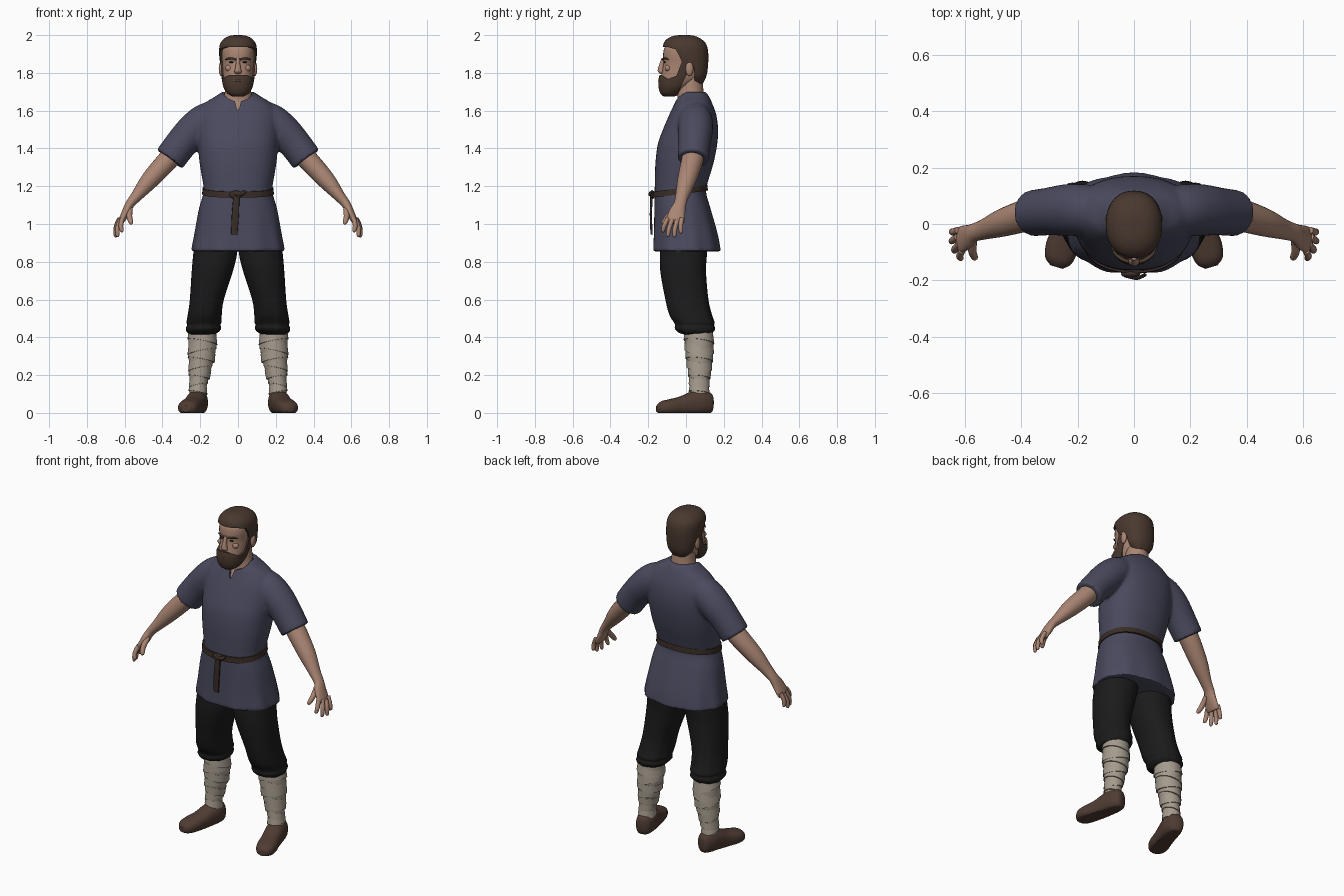
import bpy, bmesh
from math import sin, cos, pi, radians, copysign
from mathutils import Vector, Matrix

if "Cube" in bpy.data.objects:
    bpy.data.objects.remove(bpy.data.objects["Cube"])

X, Y, Z = Vector((1, 0, 0)), Vector((0, 1, 0)), Vector((0, 0, 1))
made = []


def material(name, *rgb):
    m = bpy.data.materials.new(name)
    m.use_nodes = True
    m.diffuse_color = (*rgb, 1)
    m.node_tree.nodes["Principled BSDF"].inputs["Base Color"].default_value = (*rgb, 1)
    return m


SKIN = material("skin", .40, .235, .17)
LIP = material("lip", .27, .13, .10)
HAIR = material("brown hair", .066, .04, .028)
EYE = material("dark eye", .03, .022, .018)
CLOTH = material("blue grey cloth", .068, .068, .112)
TROUSER = material("black cloth", .011, .011, .011)
WRAP = material("linen wrap", .38, .33, .27)
SHOE = material("shoe leather", .078, .045, .033)
BELT = material("belt leather", .042, .026, .02)


def apply(ob, kind, **props):
    mod = ob.modifiers.new(kind.lower(), kind)
    for key, value in props.items():
        setattr(mod, key, value)
    bpy.ops.object.select_all(action='DESELECT')
    bpy.context.view_layer.objects.active = ob
    ob.select_set(True)
    bpy.ops.object.modifier_apply(modifier=mod.name)


def finish(name, bm, mat, mirror=False):
    bmesh.ops.recalc_face_normals(bm, faces=bm.faces[:])
    me = bpy.data.meshes.new(name)
    bm.to_mesh(me)
    bm.free()
    ob = bpy.data.objects.new(name, me)
    bpy.context.collection.objects.link(ob)
    me.materials.append(mat)
    if mirror:
        apply(ob, 'MIRROR', use_mirror_merge=False)
    made.append(ob)
    return ob


def spline(rings, steps):
    p = [Vector(r) for r in (rings[0], *rings, rings[-1])]
    out = []
    for a, b, c, d in zip(p, p[1:], p[2:], p[3:]):
        for k in range(steps):
            u = k / steps
            out.append(b + (c - a) * (u / 2) + (a * 2 - b * 5 + c * 4 - d) * (u * u / 2)
                       + (b * 3 - a - c * 3 + d) * (u ** 3 / 2))
    return out + [p[-1]]


def loft(name, mat, rings, n=32, steps=4, t=None, ref=Y, power=2, ripple=None, mirror=False):
    """Closed skin over rings (x, y, z, side radius, ref radius)."""
    rings = spline(rings, steps)
    bm = bmesh.new()
    loops = []
    for i, r in enumerate(rings):
        c = r.xyz
        axis = t or rings[min(i + 1, len(rings) - 1)].xyz - rings[max(i - 1, 0)].xyz
        axis = axis.normalized()
        v = (ref - axis * ref.dot(axis)).normalized()
        u = v.cross(axis)
        loop = []
        for k in range(n):
            a = 2 * pi * k / n
            grow = 1 + (ripple(c.z) * sin(9 * a) if ripple else 0)
            ca, sa = (copysign(abs(f) ** (2 / power), f) * grow for f in (cos(a), sin(a)))
            p = c + u * (r[3] * ca) + v * (r[4] * sa)
            p.z = max(p.z, 0)
            loop.append(bm.verts.new(p))
        loops.append(loop)
    for a, b in zip(loops, loops[1:]):
        for k in range(n):
            bm.faces.new((a[k], a[(k + 1) % n], b[(k + 1) % n], b[k]))
    bm.faces.new(loops[0])
    bm.faces.new(loops[-1])
    return finish(name, bm, mat, mirror)


def level(z, half, front, back, x=0):
    return x, (front + back) / 2, z, half, (back - front) / 2


def ball(name, mat, place, size, mirror=False):
    bm = bmesh.new()
    bmesh.ops.create_uvsphere(bm, u_segments=20, v_segments=12, radius=1,
                              matrix=Matrix.LocRotScale(Vector(place), None, Vector(size)))
    return finish(name, bm, mat, mirror)


def cut(ob, operation, points, axis, low, high):
    """Boolean with an outline drawn in the plane across the axis."""
    bm = bmesh.new()
    face = bm.faces.new([bm.verts.new((low, a, b) if axis is X else (a, low, b)) for a, b in points])
    ext = bmesh.ops.extrude_face_region(bm, geom=[face])["geom"]
    bmesh.ops.translate(bm, verts=[g for g in ext if isinstance(g, bmesh.types.BMVert)],
                        vec=axis * (high - low))
    cutter = finish("cutter", bm, ob.data.materials[0])
    made.remove(cutter)
    apply(ob, 'BOOLEAN', operation=operation, object=cutter, solver='EXACT')
    bpy.data.objects.remove(cutter)


# Tunic: torso and sleeves fused into one cloth, then the neckline cut
torso = loft("tunic", CLOTH, [
    level(.855, .247, -.177, .182), level(.95, .23, -.172, .165), level(1.08, .207, -.168, .13),
    level(1.17, .182, -.166, .106), level(1.23, .188, -.165, .118), level(1.32, .203, -.162, .145),
    level(1.42, .212, -.15, .165), level(1.5, .215, -.122, .17), level(1.58, .212, -.088, .16),
    level(1.64, .175, -.06, .138), level(1.675, .12, -.045, .122), level(1.7, .085, -.035, .105)],
    n=72, t=Z, power=2.3, ripple=lambda z: .07 * max(0, 1.14 - z) if z < 1.14 else 0)
sleeves = loft("sleeves", CLOTH, [
    (.08, .05, 1.59, .07, .07), (.165, .05, 1.55, .092, .09), (.235, .05, 1.495, .092, .092),
    (.3, .045, 1.425, .086, .085), (.362, .038, 1.343, .084, .082)], mirror=True)
bpy.ops.object.select_all(action='DESELECT')
made.remove(sleeves)
sleeves.select_set(True)
torso.select_set(True)
bpy.context.view_layer.objects.active = torso
bpy.ops.object.join()
apply(torso, 'REMESH', mode='VOXEL', voxel_size=.01)
apply(torso, 'SMOOTH', factor=.5, iterations=4)
cut(torso, 'DIFFERENCE', [(-.085, 1.73), (-.078, 1.685), (-.05, 1.662), (-.016, 1.65), (-.005, 1.605),
                          (.005, 1.605), (.016, 1.65), (.05, 1.662), (.078, 1.685), (.085, 1.73)],
    Y, -.3, .04)

# Belt with knot and hanging end
tilt = Vector((0, -.13, 1))
loft("belt", BELT, [(0, -.03, 1.158, .19, .147), (0, -.03, 1.19, .188, .145)],
     n=64, steps=1, t=tilt, power=2.3)
ball("belt_knot", BELT, (-.012, -.178, 1.155), (.034, .014, .022))
loft("belt_end", BELT, [(-.008, -.182, 1.155, .016, .007), (-.014, -.186, 1.05, .019, .006),
                        (-.02, -.182, .945, .017, .006)], n=12, power=4)
loft("belt_loop", BELT, [(-.03, -.184, 1.165, .009, .006), (.01, -.192, 1.158, .011, .007),
                         (.04, -.18, 1.172, .009, .006)], n=12)

# Neck, upper chest and head
loft("neck", SKIN, [level(1.5, .1, -.09, .1), level(1.6, .095, -.066, .1), level(1.65, .084, -.046, .1),
                    level(1.69, .071, -.045, .094), level(1.75, .063, -.04, .088),
                    level(1.82, .06, -.03, .08)], t=Z)
loft("head", SKIN, [level(1.69, .03, -.115, -.05), level(1.72, .062, -.13, 0), level(1.76, .076, -.133, .06),
                    level(1.8, .08, -.128, .085), level(1.85, .083, -.12, .1), level(1.9, .088, -.121, .1),
                    level(1.94, .083, -.11, .095), level(1.975, .05, -.07, .06)], t=Z, power=2.2)
loft("nose", SKIN, [(0, -.12, 1.88, .009, .008), (0, -.127, 1.85, .011, .013), (0, -.132, 1.82, .016, .017),
                    (0, -.132, 1.806, .02, .016), (0, -.126, 1.795, .014, .01)], n=16, t=Z)
ball("ears", SKIN, (.09, .018, 1.822), (.012, .021, .038), mirror=True)
ball("cheeks", SKIN, (.045, -.096, 1.825), (.024, .016, .018), mirror=True)
ball("eyes", EYE, (.034, -.112, 1.857), (.014, .006, .005), mirror=True)
loft("brows", HAIR, [(.012, -.122, 1.87, .005, .005), (.04, -.113, 1.877, .006, .006),
                     (.066, -.094, 1.871, .003, .003)], n=10, ref=Z, mirror=True)

# Hair and beard: fuller head shapes trimmed along the hairline
hair = loft("hair", HAIR, [level(1.745, .045, .03, .09), level(1.78, .076, -.01, .107),
                           level(1.83, .091, -.06, .116), level(1.9, .1, -.115, .118),
                           level(1.95, .096, -.12, .108), level(1.98, .075, -.1, .08),
                           level(1.996, .045, -.065, .045), level(2, .015, -.03, .015)],
            n=48, t=Z, power=2.2)
cut(hair, 'DIFFERENCE', [(-.3, 1.935), (-.1, 1.938), (-.055, 1.925), (-.035, 1.89), (-.02, 1.85),
                         (.012, 1.85), (.042, 1.83), (.05, 1.7), (-.3, 1.7)], X, -.2, .2)
beard = loft("beard", HAIR, [level(1.675, .03, -.118, -.06), level(1.69, .055, -.135, -.03),
                             level(1.72, .075, -.145, .01), level(1.76, .085, -.146, .04),
                             level(1.8, .088, -.138, .06), level(1.85, .092, -.128, .07),
                             level(1.9, .094, -.128, .07)], n=48, t=Z, power=2.2)
cut(beard, 'INTERSECT', [(-.3, 1.787), (-.13, 1.79), (-.095, 1.768), (-.05, 1.785), (-.018, 1.87),
                         (.01, 1.87), (.004, 1.79), (-.03, 1.72), (-.055, 1.66), (-.3, 1.66)],
    X, -.2, .2)
ball("mouth", LIP, (0, -.142, 1.758), (.022, .006, .005))

# Bare forearms running into the palms, then fingers and thumbs
loft("forearms", SKIN, [
    (.3, .045, 1.42, .055, .055), (.37, .034, 1.34, .055, .058), (.465, .005, 1.235, .048, .05),
    (.535, -.02, 1.15, .031, .036), (.572, -.032, 1.105, .024, .033), (.592, -.046, 1.065, .022, .043),
    (.615, -.056, 1.02, .017, .048), (.622, -.058, 1.005, .012, .042)], n=24, mirror=True)
fingers = {"index": ((.612, -.095, 1.03), (.616, -.125, .957)), "middle": ((.622, -.072, 1.025), (.64, -.098, .932)),
           "ring": ((.628, -.046, 1.02), (.65, -.063, .93)), "little": ((.626, -.022, 1.03), (.65, -.027, .95)),
           "thumb": ((.572, -.055, 1.08), (.566, -.126, 1.0))}
for title, (root, tip) in fingers.items():
    root, tip = Vector(root), Vector(tip)
    knuckle = root.lerp(tip, .5) + Vector((.006, -.004, 0))
    thick = .015 if title == "thumb" else .0125
    loft(title + "_fingers", SKIN, [(*root, thick, thick), (*knuckle, thick, thick),
                                    (*root.lerp(tip, .9), thick * .8, thick * .8), (*tip, .004, .004)],
         n=12, ref=X, mirror=True)

# Baggy trousers gathered below the knee
loft("trousers", TROUSER, [
    level(.95, .11, -.13, .12, .115), level(.85, .116, -.137, .112, .12), level(.75, .109, -.136, .106, .136),
    level(.6, .09, -.11, .118, .165), level(.52, .09, -.09, .136, .176), level(.48, .092, -.066, .15, .18),
    level(.465, .088, -.06, .147, .181), level(.445, .093, -.06, .152, .183),
    level(.425, .08, -.04, .14, .188), level(.415, .06, -.01, .12, .19)],
    n=40, t=Z, power=2.2, ripple=lambda z: .022 * max(0, .7 - z) / .3 if z < .7 else 0, mirror=True)

# Linen leg wraps: a core with overlapping slanted bands
calf = [(.187, .066, .44, .072, .076), (.19, .07, .34, .073, .073), (.198, .071, .25, .061, .063),
        (.209, .07, .16, .046, .05), (.213, .07, .09, .044, .05)]
loft("leg_wraps", WRAP, calf, t=Z, mirror=True)
core = spline(calf, 6)
for i in range(7):
    low, high = core[3 * i + 4] if 3 * i + 4 < len(core) else core[-1], core[3 * i + 1]
    slant = Vector((.22 if i % 2 else -.2, .12, 1))
    loft("wrap_band_%d" % (i + 1), WRAP, [(*low.xyz, low[3] + .007, low[4] + .007),
                                          (*high.xyz, high[3] + .001, high[4] + .001)],
         steps=1, t=slant, mirror=True)

# Soft shoes with toes turned outward
loft("shoes", SHOE, [
    (.2, .142, .055, .018, .03), (.203, .128, .052, .04, .055), (.212, .08, .055, .055, .064),
    (.224, .03, .05, .055, .063), (.24, -.03, .037, .055, .05), (.257, -.085, .031, .058, .042),
    (.27, -.13, .027, .048, .034), (.276, -.153, .022, .022, .018)],
    t=Vector((.3, -1, 0)), ref=Z, power=2.4, mirror=True)

bpy.ops.object.select_all(action='DESELECT')
for ob in made:
    ob.select_set(True)
bpy.context.view_layer.objects.active = torso
bpy.ops.object.shade_smooth_by_angle(angle=radians(42))
